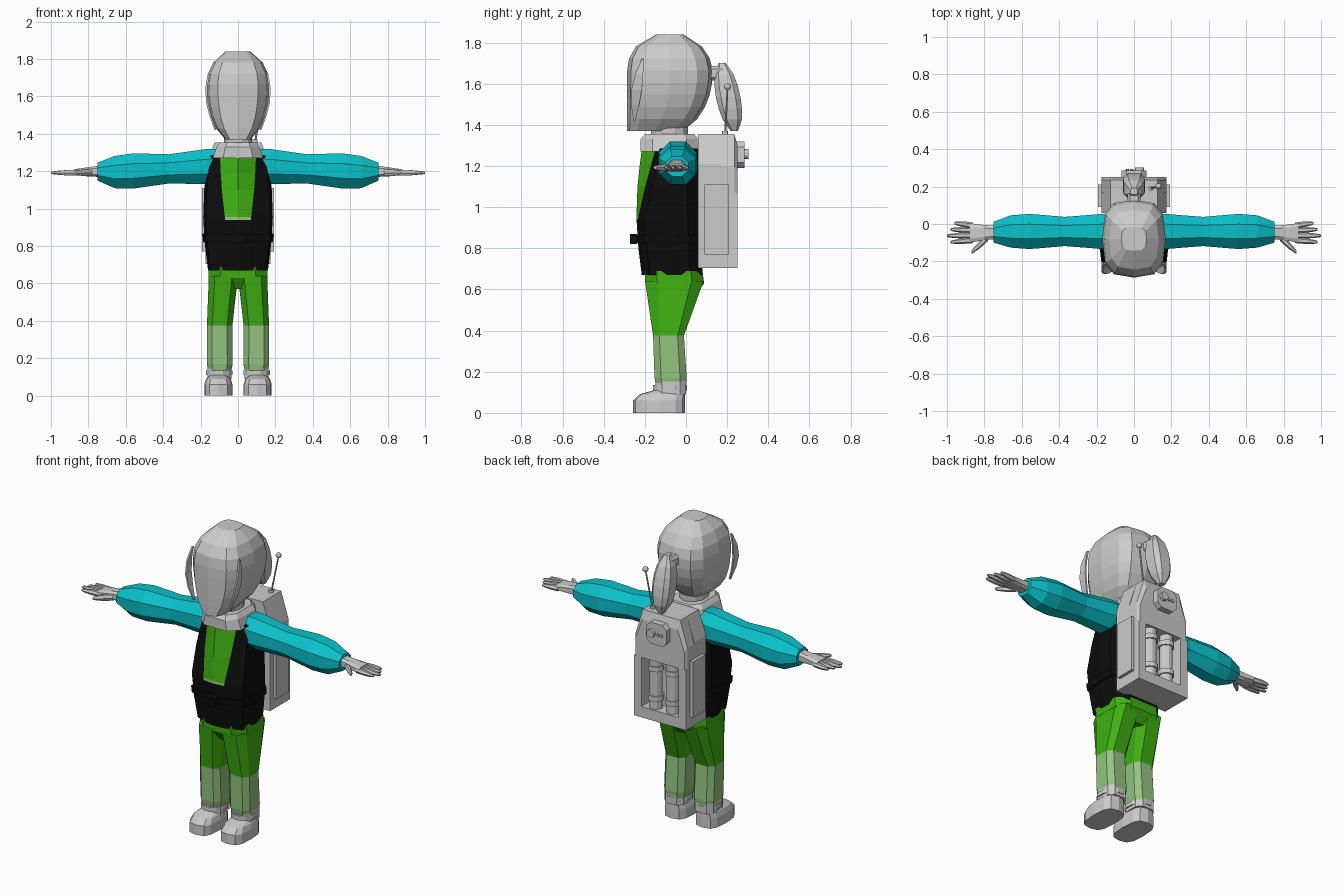
import bpy
import bmesh
from math import sin, cos, pi, sqrt, copysign

if "Cube" in bpy.data.objects:
    bpy.data.objects.remove(bpy.data.objects["Cube"], do_unlink=True)


def material(name, red, green, blue):
    colour = (red, green, blue, 1)
    mat = bpy.data.materials.new(name)
    mat.use_nodes = True
    mat.diffuse_color = colour
    mat.node_tree.nodes["Principled BSDF"].inputs["Base Color"].default_value = colour
    return mat


GREY = material("light_grey", .6, .6, .6)
BLACK = material("vest_black", .004, .004, .004)
GREEN = material("bright_green", .05, .44, .006)
PALE = material("pale_green", .3, .55, .22)
CYAN = material("sleeve_cyan", .003, .54, .6)


def outline(sides, power=1, shift=.5):
    """Unit cross-section; a power under one makes it squarer."""
    def squared(value):
        return copysign(abs(value) ** power, value)
    turns = [2 * pi * (i + shift) / sides for i in range(sides)]
    points = [(squared(sin(turn)), -squared(cos(turn))) for turn in turns]
    reach = max(v for u, v in points)
    return [(u / reach, v / reach) for u, v in points]


def symmetric(half):
    """Complete a half cross-section listed from low v to high v."""
    return half + [(-u, v) for u, v in reversed(half) if u > 0]


def bulge(t, peak, end):
    """Elliptic swelling: one at the peak, falling to the end value at both ends."""
    side = peak if t < peak else 1 - peak
    return sqrt(1 - (1 - end * end) * ((t - peak) / side) ** 2)


BOX = outline(4)
HEX = outline(6)
OCT = outline(8, .6)
ROUND = outline(12)
SOFT = outline(12, .65, 0)
PLACE = {"x": lambda t, u, v: (t, u, v),
         "y": lambda t, u, v: (u, t, v),
         "z": lambda t, u, v: (u, v, t)}


def loft(name, axis, rings, plan=OCT, mats=(GREY,), rule=None, mirror=False):
    """Skin rings (position, centre u, centre v, half u, half v[, own plan])."""
    bm = bmesh.new()
    loops = []
    for t, cu, cv, ru, rv, *own in rings:
        shape = own[0] if own else plan
        loops.append([bm.verts.new(PLACE[axis](t, cu + u * ru, cv + v * rv)) for u, v in shape])
    count = len(loops[0])
    for low, high in zip(loops, loops[1:]):
        for i in range(count):
            j = (i + 1) % count
            bm.faces.new((low[i], low[j], high[j], high[i]))
    bm.faces.new(loops[0])
    bm.faces.new(loops[-1])
    bmesh.ops.recalc_face_normals(bm, faces=bm.faces)
    if rule:
        for face in bm.faces:
            face.material_index = rule(face.calc_center_median())
    mesh = bpy.data.meshes.new(name)
    bm.to_mesh(mesh)
    bm.free()
    for mat in mats:
        mesh.materials.append(mat)
    part = bpy.data.objects.new(name, mesh)
    bpy.context.collection.objects.link(part)
    if mirror:
        part.modifiers.new("Mirror", "MIRROR")


def prism(name, axis, start, end, u, v, ru, rv, plan=BOX, **options):
    loft(name, axis, [(t, u, v, ru, rv) for t in (start, end)], plan, **options)


# Head: faceted egg with a flat face
def head_ring(t):
    swell = bulge(t, .6, .4)
    front = -.287 * (1 - .5 * abs((t - .3) / .7) ** 6)
    back = .24 * swell - .11
    return 1.37 + .47 * t, 0, (front + back) / 2, .17 * swell, (back - front) / 2


loft("head", "z", [head_ring(i / 8) for i in range(9)], SOFT)


# Hair: thin locks beside the face, and a tail behind
def lock_ring(t):
    return 1.42 + .3 * t, .12 + .05 * sin(2.3 * t), .04 * t * t - .25, .005, .005 + .02 * sin(pi * t)


def tail_ring(t):
    swell = bulge(t, .5, .3)
    return 1.37 + .33 * t, 0, .235 - .06 * t, .058 * swell, .06 * swell


loft("hair_lock", "z", [lock_ring(i / 4) for i in range(5)], BOX, mirror=True)
loft("hair_tail", "z", [tail_ring(i / 6) for i in range(7)])
prism("hair_tie", "y", .1, .18, 0, 1.65, .035, .035, OCT)

# Neck and collar
prism("neck", "z", 1.28, 1.39, 0, -.08, .075, .09, ROUND)
loft("collar", "z", [(1.27, 0, -.08, .135, .14), (1.33, 0, -.08, .115, .14),
                     (1.355, 0, -.08, .095, .12)])


# Torso: black vest with an open front that widens toward the neck
def torso_ring(z, grow=0):
    t = (z - .67) / .61
    opening = max(0, (t - .45) / .55)
    edge = .43 * opening - .95
    plan = symmetric([(0, -1), (.37 + .23 * opening, edge), (.92, edge + .22),
                      (1, .05), (.95, .6), (.6, 1)])
    swell = .026 * sin(pi * t) + grow
    front, back = -.215 - swell, .08 - .02 * t + grow
    return z, 0, (front + back) / 2, .16 + swell, (back - front) / 2, plan


def vest_rule(centre):
    if abs(centre.x) > .07 or centre.y > -.12 or centre.z < .94:
        return 0
    return 2 if centre.z < .955 else 1


loft("torso", "z", [torso_ring(z) for z in (.67, .8, .94, .955, 1.1, 1.2, 1.285)],
     mats=(BLACK, GREEN, PALE), rule=vest_rule)

# Belt with buckle and side pouches
loft("belt", "z", [torso_ring(z, .008) for z in (.825, .865)], mats=(BLACK,))
prism("belt_buckle", "z", .82, .87, 0, -.255, .04, .017, mats=(BLACK,))
prism("belt_pouch", "z", .82, .87, .165, -.09, .02, .045, mats=(BLACK,), mirror=True)

# Trousers: hips, thighs and pale lower legs
loft("hips", "z", [(.57, 0, -.055, .1, .1), (.63, 0, -.055, .157, .143), (.69, 0, -.06, .156, .14)],
     mats=(GREEN,))
loft("thigh", "z", [(.375, .098, -.085, .068, .075), (.64, .078, -.057, .078, .142)],
     mats=(GREEN,), mirror=True)
loft("lower_leg", "z", [(.13, .098, -.073, .062, .073), (.17, .098, -.075, .069, .078),
                        (.375, .098, -.085, .068, .075)], mats=(PALE,), mirror=True)

# Boots: every layer keeps its heel in line
prism("ankle", "z", .09, .155, .1, -.073, .064, .074, OCT, mirror=True)
prism("ankle_ring", "z", .11, .135, .1, -.078, .071, .082, ROUND, mirror=True)
loft("boot", "z", [(z, .105, -.005 - .126 * s, .075 * s, .126 * s)
                   for z, s in ((0, 1), (.06, 1), (.09, .88), (.11, .6))], SOFT, mirror=True)


# Sleeves swell at the shoulder and forearm
def sleeve_ring(x):
    radius = .086 + .008 * cos(16 * (x - .17))
    return x, -.04, 1.235 - .06 * x, radius, radius


loft("sleeve", "x", [sleeve_ring(x) for x in (.1, .17, .27, .37, .47, .56, .66)]
     + [(.75, -.044, 1.198, .056, .048)], outline(8), (CYAN,), mirror=True)

# Hands: palm, four fingers fanned by rule, and a thumb
loft("palm", "x", [(.74, -.045, 1.2, .036, .03), (.8, -.046, 1.197, .04, .025),
                   (.88, -.048, 1.195, .052, .015)], mirror=True)


def finger(name, base_x, base_y, tip_x, tip_y, radius):
    rings = []
    for t in (0, .5, .9, 1):
        size = radius * (1 - .6 * t ** 4)
        rings.append((base_x + (tip_x - base_x) * t, base_y + (tip_y - base_y) * t, 1.192, size, size))
    loft(name, "x", rings, HEX, mirror=True)


for i, label in enumerate(("index", "middle", "ring", "little")):
    y = .026 * i - .086
    finger(label + "_finger", .86, y, 1 - .02 * abs(i - 1), 1.3 * y + .015, .014)
finger("thumb", .78, -.07, .868, -.15, .018)


# Backpack: solid core, rear frame around a recess, side plates
def pack_plan(shoulder):
    return symmetric([(1, -1), (1, shoulder), (.72, 1)])


prism("pack_core", "y", .058, .17, 0, 1.03, .175, .325, pack_plan(.55))
loft("pack_top", "y", [(.17, 0, 1.212, .175, .143), (.235, 0, 1.212, .175, .143),
                       (.25, 0, 1.185, .165, .116)], pack_plan(-.1))
prism("pack_frame_side", "z", .705, 1.07, .15, .21, .025, .04, mirror=True)
prism("pack_frame_bottom", "z", .705, .77, 0, .21, .125, .04)
prism("pack_side_plate", "z", .77, 1.11, .18, .15, .013, .06, mirror=True)

# Twin tanks with collars inside the recess
prism("tank", "z", .77, 1.07, .058, .205, .036, .036, ROUND, mirror=True)
for z in (.82, 1):
    prism("tank_collar", "z", z, z + .03, .058, .205, .044, .044, ROUND, mirror=True)

# Control box with knob and buttons
prism("control_box", "y", .24, .285, 0, 1.255, .068, .065, OCT)
prism("control_knob", "y", .28, .303, .03, 1.258, .024, .024, ROUND)
for x in (-.012, -.036):
    prism("control_button", "y", .28, .293, x, 1.255, .008, .008, HEX)

# Antenna
prism("antenna_base", "z", 1.34, 1.37, .09, .19, .014, .014, ROUND)
loft("antenna_rod", "z", [(1.35, .09, .19, .005, .005), (1.58, .131, .202, .004, .004)], HEX)
bpy.ops.mesh.primitive_uv_sphere_add(segments=10, ring_count=6, radius=.017,
                                     location=(.131, .202, 1.585))
bpy.context.object.name = "antenna_tip"
bpy.context.object.data.materials.append(GREY)
